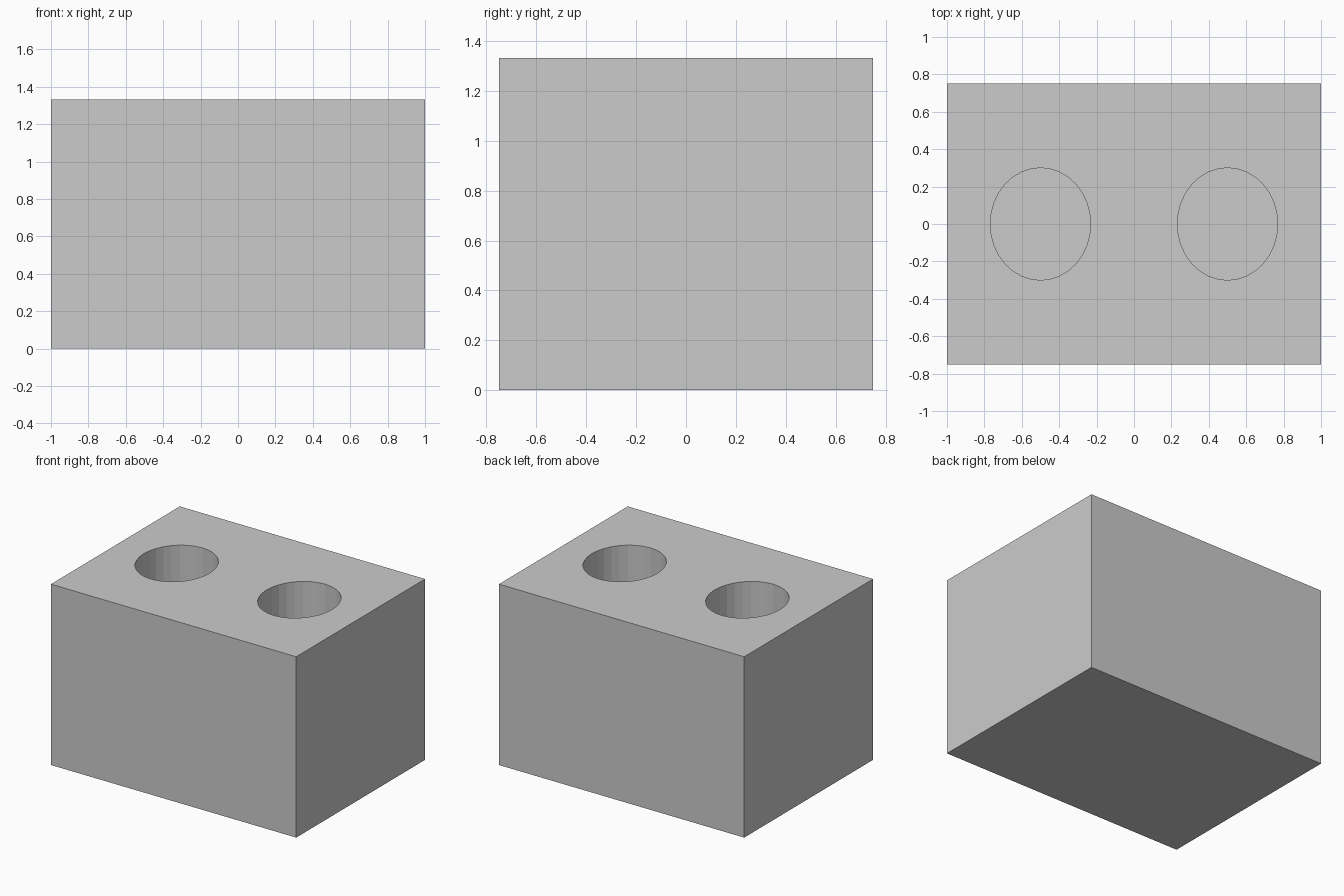
import bpy

if "Cube" in bpy.data.objects:
    bpy.data.objects.remove(bpy.data.objects["Cube"])

W, D, H = 2.0, 1.5, 1.333
HOLE_RX, HOLE_RY, HOLE_DEPTH = 0.268, 0.30, 1.0

# Solid block standing on the ground
bpy.ops.mesh.primitive_cube_add(size=1, location=(0, 0, H / 2))
block = bpy.context.object
block.name = "block"
block.scale = (W, D, H)
bpy.ops.object.transform_apply(location=False, rotation=False, scale=True)


def cut_hole(x, name):
    """Sink an oval blind hole into the top of the block."""
    over = 0.2
    height = HOLE_DEPTH + over
    bpy.ops.mesh.primitive_cylinder_add(
        vertices=32, radius=1, depth=height,
        location=(x, 0, H + over - height / 2))
    cutter = bpy.context.object
    cutter.name = name
    cutter.scale = (HOLE_RX, HOLE_RY, 1)
    bpy.ops.object.transform_apply(location=False, rotation=False, scale=True)
    cutter.hide_render = True
    cutter.display_type = 'WIRE'
    mod = block.modifiers.new(name, 'BOOLEAN')
    mod.operation = 'DIFFERENCE'
    mod.solver = 'EXACT'
    mod.object = cutter


# Two oval holes side by side
cut_hole(-0.5, "left_hole_cutter")
cut_hole(0.5, "right_hole_cutter")
